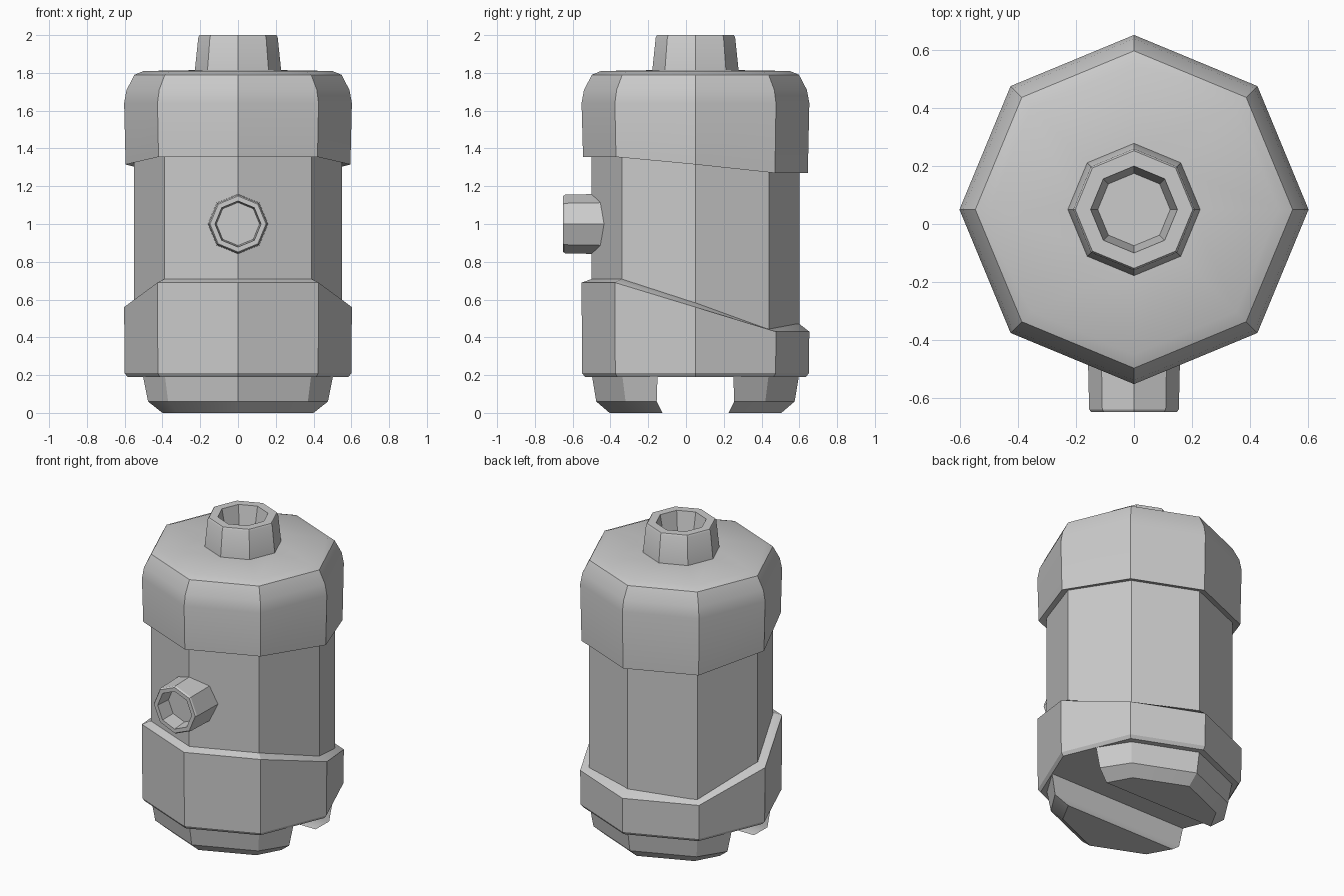
import bpy, bmesh
from math import sin, cos, pi, radians

if "Cube" in bpy.data.objects:
    bpy.data.objects.remove(bpy.data.objects["Cube"])

CY = 0.05  # body axis is slightly behind the origin


def ring(r, z):
    """Octagon starting at the front; z is one height or five heights from front to back."""
    pts = []
    for k in range(8):
        a = k * pi / 4
        h = z[min(k, 8 - k)] if isinstance(z, (list, tuple)) else z
        pts.append((r * sin(a), CY - r * cos(a), h))
    return pts


def front_ring(r, y, zc):
    """Octagon facing the front."""
    return [(r * sin(k * pi / 4), y, zc + r * cos(k * pi / 4)) for k in range(8)]


def loft(name, rings):
    """Skin a stack of matching rings and close both ends."""
    bm = bmesh.new()
    loops = [[bm.verts.new(p) for p in pts] for pts in rings]
    for a, b in zip(loops, loops[1:]):
        n = len(a)
        for i in range(n):
            j = (i + 1) % n
            bm.faces.new((a[i], a[j], b[j], b[i]))
    bm.faces.new(loops[0][::-1])
    bm.faces.new(loops[-1])
    bmesh.ops.recalc_face_normals(bm, faces=bm.faces[:])
    me = bpy.data.meshes.new(name)
    bm.to_mesh(me)
    bm.free()
    ob = bpy.data.objects.new(name, me)
    bpy.context.collection.objects.link(ob)
    bpy.ops.object.select_all(action='DESELECT')
    ob.select_set(True)
    bpy.context.view_layer.objects.active = ob
    bpy.ops.object.shade_smooth_by_angle(angle=radians(30))
    return ob


# Central tank
loft("tank_body", [ring(0.55, 0.3), ring(0.55, 1.5)])

# Upper cap with a slanted lower rim and rounded shoulder
loft("upper_cap", [
    ring(0.545, [1.37, 1.37, 1.33, 1.285, 1.285]),
    ring(0.595, [1.355, 1.355, 1.315, 1.27, 1.27]),
    ring(0.603, 1.64), ring(0.59, 1.71), ring(0.548, 1.79),
    ring(0.50, 1.81), ring(0.20, 1.815)])

# Lower band, high at the front and low at the back
loft("lower_band", [
    ring(0.585, 0.19), ring(0.60, 0.21),
    ring(0.603, [0.69, 0.69, 0.56, 0.43, 0.43]),
    ring(0.545, [0.71, 0.71, 0.585, 0.445, 0.475])])

# Neck on top with a recessed opening
loft("neck", [
    ring(0.23, 1.80), ring(0.21, 1.99), ring(0.203, 2.0),
    ring(0.15, 2.0), ring(0.125, 1.87)])

# Front spout with a recessed opening
loft("front_spout", [
    front_ring(0.16, -0.42, 1), front_ring(0.155, -0.64, 1),
    front_ring(0.148, -0.65, 1), front_ring(0.122, -0.65, 1),
    front_ring(0.114, -0.55, 1)])

# Two feet either side of a cross slot: (height, half outline from slot to outer edge)
levels = [
    (0.22, [(0.508, 0.20), (0.39, 0.39), (0, 0.552)]),
    (0.06, [(0.476, 0.205), (0.37, 0.37), (0, 0.525)]),
    (0.00, [(0.40, 0.175), (0.32, 0.32), (0, 0.455)])]
for name, s in (("front_foot", -1), ("rear_foot", 1)):
    rings = []
    for z, half in levels:
        outline = half + [(-x, y) for x, y in half[1::-1]]
        rings.append([(x, CY + s * y, z) for x, y in outline])
    loft(name, rings)
